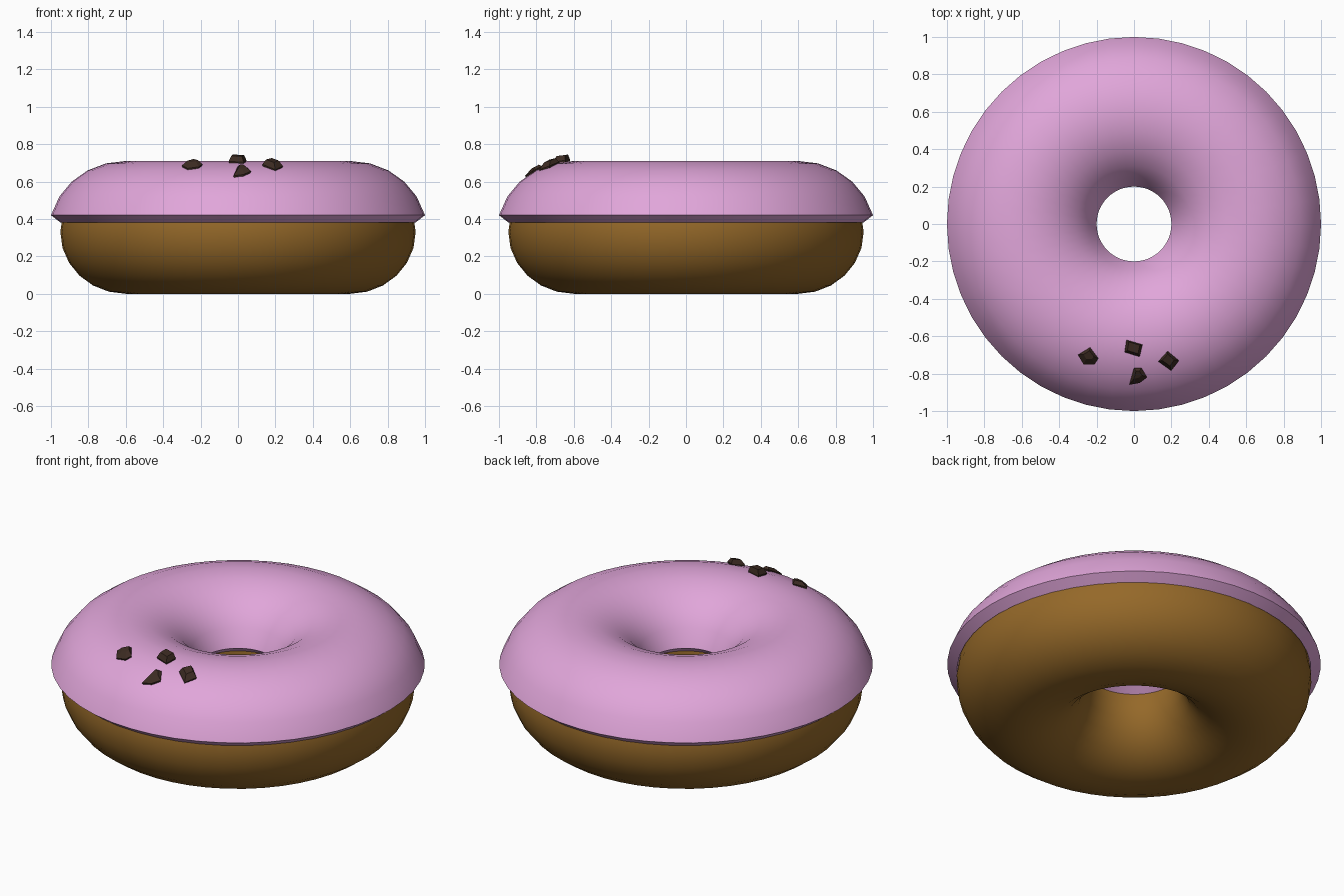
import bpy, bmesh
from math import cos, sin, pi, radians, sqrt, hypot

if "Cube" in bpy.data.objects:
    bpy.data.objects.remove(bpy.data.objects["Cube"])

MAJOR, CZ, SEGS = 0.6, 0.33, 48


def material(name, rgb):
    m = bpy.data.materials.new(name)
    m.diffuse_color = (*rgb, 1)
    m.use_nodes = True
    m.node_tree.nodes["Principled BSDF"].inputs["Base Color"].default_value = m.diffuse_color
    return m


def make(name, bm, mat, smooth):
    bmesh.ops.recalc_face_normals(bm, faces=bm.faces)
    me = bpy.data.meshes.new(name)
    bm.to_mesh(me)
    bm.free()
    me.materials.append(mat)
    ob = bpy.data.objects.new(name, me)
    bpy.context.collection.objects.link(ob)
    if smooth:
        bpy.ops.object.select_all(action='DESELECT')
        ob.select_set(True)
        bpy.context.view_layer.objects.active = ob
        bpy.ops.object.shade_smooth_by_angle(angle=radians(40))
    return ob


def ring(name, profile, mat):
    """Revolve a closed (radius, z) profile around z."""
    bm = bmesh.new()
    rows = [[bm.verts.new((r * cos(2 * pi * i / SEGS), r * sin(2 * pi * i / SEGS), z))
             for r, z in profile] for i in range(SEGS)]
    n = len(profile)
    for i in range(SEGS):
        a, b = rows[i], rows[(i + 1) % SEGS]
        for j in range(n):
            k = (j + 1) % n
            bm.faces.new((a[j], b[j], b[k], a[k]))
    return make(name, bm, mat, True)


def arc(rx, rz, start, end, step=15):
    return [(MAJOR + rx * cos(radians(d)), CZ + rz * sin(radians(d)))
            for d in range(start, end + 1, step)]


def icing_z(x, y):
    c = (hypot(x, y) - MAJOR) / 0.41
    return CZ + 0.38 * sqrt(max(0, 1 - c * c))


dough_mat = material("dough_brown", (0.30, 0.14, 0.022))
icing_mat = material("icing_pink", (0.75, 0.38, 0.70))
chip_mat = material("chocolate", (0.045, 0.024, 0.016))

# Dough ring
ring("dough", arc(0.35, 0.33, 0, 345), dough_mat)

# Icing shell: outer arc, lower rims and inner surface hugging the dough
outer = [(1.0, 0.42)] + arc(0.41, 0.38, 30, 150) + [(0.2, 0.42)]
inner = [(0.252, 0.38)] + arc(0.352, 0.332, 15, 165)[::-1] + [(0.948, 0.38)]
ring("icing", outer + inner, icing_mat)

# Chocolate chunks: footprint outline, shrunken top, thickness
chips = [
    ([(-0.30, -0.70), (-0.235, -0.66), (-0.19, -0.72), (-0.21, -0.75), (-0.27, -0.75)],
     (-0.24, -0.695), 0.5, 0.027),
    ([(-0.04, -0.62), (0.045, -0.645), (0.03, -0.71), (-0.05, -0.685)],
     (0.0, -0.655), 0.7, 0.035),
    ([(0.18, -0.68), (0.24, -0.73), (0.20, -0.785), (0.13, -0.735)],
     (0.18, -0.72), 0.6, 0.032),
    ([(0.0, -0.77), (0.04, -0.77), (0.07, -0.82), (0.03, -0.85), (-0.025, -0.86)],
     (0.02, -0.80), 0.45, 0.022),
]
for i, (outline, (cx, cy), shrink, height) in enumerate(chips, 1):
    bm = bmesh.new()
    layers = []
    for scale, lift in ((0.85, -0.02), (1, 0.007), (shrink, height)):
        pts = [(cx + (x - cx) * scale, cy + (y - cy) * scale) for x, y in outline]
        layers.append([bm.verts.new((x, y, icing_z(x, y) + lift)) for x, y in pts])
    bm.faces.new(layers[0])
    bm.faces.new(layers[-1])
    n = len(outline)
    for lo, hi in zip(layers, layers[1:]):
        for j in range(n):
            k = (j + 1) % n
            bm.faces.new((lo[j], lo[k], hi[k], hi[j]))
    make(f"chocolate_chunk_{i}", bm, chip_mat, False)
